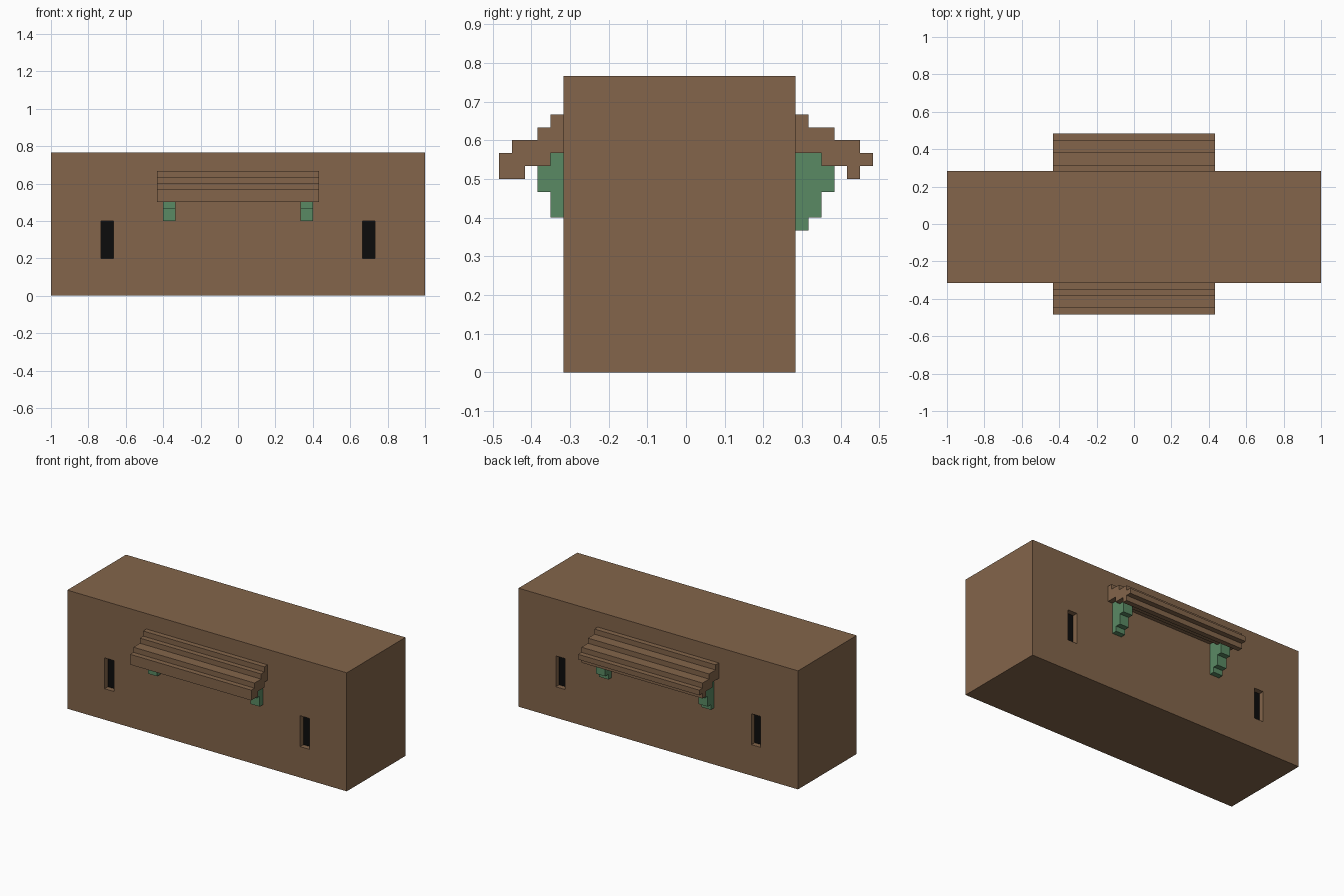
import bpy
import bmesh

cube = bpy.data.objects.get("Cube")
if cube:
    bpy.data.objects.remove(cube, do_unlink=True)

U = 1 / 30                      # one block of the stepped style
FRONT, BACK = -9.5, 8.5         # wall planes, in blocks


def material(name, rgb):
    m = bpy.data.materials.new(name)
    m.use_nodes = True
    m.diffuse_color = (*rgb, 1)
    bsdf = m.node_tree.nodes["Principled BSDF"]
    bsdf.inputs["Base Color"].default_value = (*rgb, 1)
    bsdf.inputs["Roughness"].default_value = 0.9
    return m


BROWN = material("brown", (0.227, 0.130, 0.069))
GREEN = material("green", (0.102, 0.254, 0.127))
BLACK = material("black", (0.0037, 0.0037, 0.0037))


def prism(name, profile, x0, x1, mat):
    """Extrude a (y, z) outline from x0 to x1, all in blocks."""
    bm = bmesh.new()
    face = bm.faces.new([bm.verts.new((x0 * U, y * U, z * U)) for y, z in profile])
    ext = bmesh.ops.extrude_face_region(bm, geom=[face])
    moved = [v for v in ext["geom"] if isinstance(v, bmesh.types.BMVert)]
    bmesh.ops.translate(bm, verts=moved, vec=((x1 - x0) * U, 0, 0))
    bmesh.ops.recalc_face_normals(bm, faces=bm.faces)
    mesh = bpy.data.meshes.new(name)
    bm.to_mesh(mesh)
    bm.free()
    obj = bpy.data.objects.new(name, mesh)
    bpy.context.collection.objects.link(obj)
    mesh.materials.append(mat)
    return obj


def rect(y0, y1, z0, z1):
    return [(y0, z0), (y1, z0), (y1, z1), (y0, z1)]


# Main block with four shallow slots cut into the front and back
body = prism("body", rect(FRONT, BACK, 0, 23), -30, 30, BROWN)
for y0, y1 in ((FRONT - 1, FRONT + 1), (BACK - 1, BACK + 1)):
    for x in (-22, 20):
        cutter = prism("slot_cutter", rect(y0, y1, 6, 12), x, x + 2, BROWN)
        cutter.hide_render = True
        mod = body.modifiers.new("slot", "BOOLEAN")
        mod.operation = "DIFFERENCE"
        mod.solver = "EXACT"
        mod.object = cutter
        bpy.context.view_layer.objects.active = body
        bpy.ops.object.modifier_apply(modifier=mod.name)
        bpy.data.objects.remove(cutter, do_unlink=True)

# Slot floors are the only y-facing faces inside the walls
body.data.materials.append(BLACK)
for p in body.data.polygons:
    inside = (FRONT + 0.5) * U < p.center.y < (BACK - 0.5) * U
    p.material_index = int(abs(p.normal.y) > 0.9 and inside)

# Outlines as (distance from wall, height)
canopy_top = [(0, 20), (1, 20), (1, 19)]
front_canopy = canopy_top + [(2, 19), (2, 18), (4, 18), (4, 17), (5, 17), (5, 15),
                             (3, 15), (3, 16), (1, 16), (1, 17), (0, 17)]
back_canopy = canopy_top + [(3, 19), (3, 18), (5, 18), (5, 17), (6, 17), (6, 16),
                            (5, 16), (5, 15), (4, 15), (4, 16), (2, 16), (2, 17), (0, 17)]
front_bracket = [(0, 17), (1, 17), (1, 16), (2, 16), (2, 14), (1, 14), (1, 12), (0, 12)]
back_bracket = [(0, 17), (2, 17), (2, 16), (3, 16), (3, 14), (2, 14), (2, 12),
                (1, 12), (1, 11), (0, 11)]

# Stepped canopy and its pair of brackets on each long side
for side, wall, sign, canopy, bracket in (
        ("front", FRONT, -1, front_canopy, front_bracket),
        ("back", BACK, 1, back_canopy, back_bracket)):
    prism(side + "_canopy", [(wall + sign * d, z) for d, z in canopy], -13, 13, BROWN)
    for hand, x in (("left", 10), ("right", -12)):
        prism(f"{side}_{hand}_bracket", [(wall + sign * d, z) for d, z in bracket],
              x, x + 2, GREEN)
